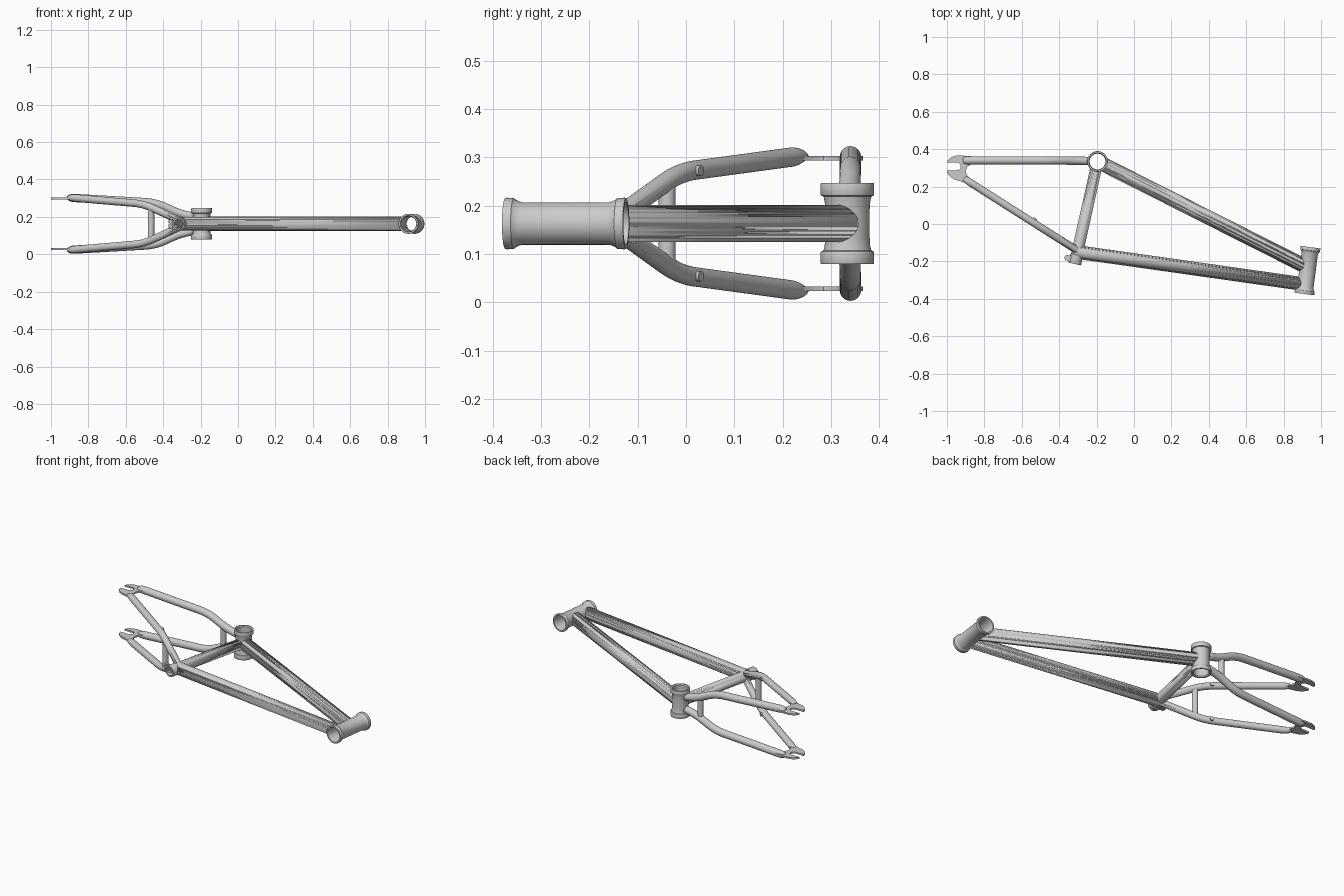
import bpy, bmesh
from math import cos, sin, pi, radians
from mathutils import Vector as V

if "Cube" in bpy.data.objects:
    bpy.data.objects.remove(bpy.data.objects["Cube"])

MID = 0.163   # height of the frame's mirror plane


def finish(name, bm, angle=35):
    bmesh.ops.recalc_face_normals(bm, faces=bm.faces)
    me = bpy.data.meshes.new(name)
    bm.to_mesh(me)
    bm.free()
    ob = bpy.data.objects.new(name, me)
    bpy.context.collection.objects.link(ob)
    bpy.ops.object.select_all(action='DESELECT')
    ob.select_set(True)
    bpy.context.view_layer.objects.active = ob
    bpy.ops.object.shade_smooth_by_angle(angle=radians(angle))
    return ob


def frame(t):
    ref = V((1, 0, 0)) if abs(t.z) > 0.9 else V((0, 0, 1))
    side = t.cross(ref).normalized()
    return side, side.cross(t).normalized()


def bridge(bm, rings, loop=False):
    for a, b in zip(rings, rings[1:] + (rings[:1] if loop else [])):
        n = len(a)
        for i in range(n):
            bm.faces.new((a[i], a[(i + 1) % n], b[(i + 1) % n], b[i]))


def tube(name, pts, radii, n=32):
    """Capped sweep; radii is one number or a (side, up) pair per point."""
    pts = [V(p) for p in pts]
    if not isinstance(radii, list):
        radii = [(radii, radii)] * len(pts)
    bm = bmesh.new()
    rings = []
    for i, p in enumerate(pts):
        t = (pts[min(i + 1, len(pts) - 1)] - pts[max(i - 1, 0)]).normalized()
        s, u = frame(t)
        a, b = radii[i]
        rings.append([bm.verts.new(p + s * a * cos(2 * pi * k / n) + u * b * sin(2 * pi * k / n))
                      for k in range(n)])
    bridge(bm, rings)
    bm.faces.new(rings[0])
    bm.faces.new(rings[-1])
    return finish(name, bm)


def lathe(name, origin, end, profile, n=48):
    """Revolve a closed (radius, distance) profile about an axis."""
    o, d = V(origin), (V(end) - V(origin)).normalized()
    s, u = frame(d)
    bm = bmesh.new()
    rings = [[bm.verts.new(o + d * h + (s * cos(2 * pi * k / n) + u * sin(2 * pi * k / n)) * r)
              for k in range(n)] for r, h in profile]
    bridge(bm, rings, True)
    return finish(name, bm)


def rounded(pts, size=0.06, steps=8):
    """Round the inner corners of a path."""
    pts = [V(p) for p in pts]
    out = [pts[0]]
    for a, b, c in zip(pts, pts[1:], pts[2:]):
        p = b + (a - b).normalized() * min(size, (a - b).length * 0.45)
        q = b + (c - b).normalized() * min(size, (c - b).length * 0.45)
        for k in range(steps + 1):
            t = k / steps
            out.append(p * (1 - t) ** 2 + b * 2 * t * (1 - t) + q * t * t)
    return out + [pts[-1]]


def stay(name, pts, r, tip):
    """Bent stay whose end narrows to a rounded tip."""
    path = rounded(pts)
    d = (path[-1] - path[-2]).normalized()
    end = path[-1]
    radii = [(r, r)] * len(path)
    for k in range(1, 8):
        a = k / 7 * pi / 2
        path.append(end + d * tip * sin(a))
        radii.append((r * (0.55 + 0.45 * cos(a)), r * (0.12 + 0.88 * cos(a))))
    return tube(name, path, radii)


def cut(ob, *cutters):
    bpy.context.view_layer.objects.active = ob
    for c in cutters:
        m = ob.modifiers.new("bore", 'BOOLEAN')
        m.operation, m.solver, m.object = 'DIFFERENCE', 'EXACT', c
        bpy.ops.object.modifier_apply(modifier=m.name)


# key points
BB = V((-0.195, 0.334, MID))
SEAT = V((-0.316, -0.21, MID))
HEAD_A, HEAD_B = V((0.944, -0.124, MID)), V((0.911, -0.374, MID))
seat_dir = (SEAT - BB).normalized()
seat_len = (SEAT - BB).length
head_dir = (HEAD_B - HEAD_A).normalized()
head_len = (HEAD_B - HEAD_A).length

# bore cutters
bb_bore = tube("bb_bore", [BB - V((0, 0, .2)), BB + V((0, 0, .2))], 0.0435, 48)
head_bore = tube("head_bore", [HEAD_A - head_dir * .1, HEAD_B + head_dir * .1], 0.0415, 48)
seat_bore = tube("seat_bore", [BB + seat_dir * .1, SEAT + seat_dir * .1], 0.0265, 48)
for c in (bb_bore, head_bore, seat_bore):
    c.hide_render = True

# bottom bracket shell with stepped ends and a waist
half = [(0.0545, 0.084), (0.0555, 0.082), (0.0555, 0.060), (0.0545, 0.058), (0.0495, 0.056), (0.047, 0.045), (0.046, 0.028)]
outer = half + [(r, -h) for r, h in reversed(half)]
lathe("bottom_bracket_shell", BB, BB + V((0, 0, 1)), outer + [(0.047, -0.084), (0.042, -0.078), (0.042, 0.078), (0.047, 0.084)])

# head tube with flared rims
rim = [(0.0525, 0), (0.0535, 0.003), (0.0525, 0.018), (0.049, 0.022), (0.044, 0.034)]
L = head_len
lathe("head_tube", HEAD_A, HEAD_B, rim + [(r, L - h) for r, h in reversed(rim)]
      + [(0.044, L), (0.040, L - 0.02), (0.040, 0.02), (0.044, 0)])

# seat tube and clamp collar
seat = lathe("seat_tube", BB, SEAT, [(0.031, 0.02), (0.031, seat_len), (0.025, seat_len), (0.025, 0.02)])
cut(seat, bb_bore)
h0 = seat_len - 0.048
lathe("seat_collar", BB, SEAT, [(0.030, h0), (0.0345, h0 + .003), (0.0345, seat_len), (0.033, seat_len + .004),
                                (0.0255, seat_len + .004), (0.0255, h0)])
for s in (1, -1):
    c = V((-0.356, -0.181, MID))
    tube("clamp_lug", [c + V((0, 0, s * .005)), c + V((0, 0, s * .021))], 0.0155)
    k = c + V((0.016, -0.003, 0))
    tube("clamp_lug_base", [k + V((0, 0, s * .005)), k + V((0, 0, s * .021))], 0.0165)
c = V((-0.356, -0.181, MID))
tube("clamp_bolt", [c - V((0, 0, .027)), c + V((0, 0, .027))], 0.009)

# main triangle
down = tube("down_tube", [BB, (0.925, -0.231, MID)], 0.0385, 48)
cut(down, bb_bore, head_bore)
top = tube("top_tube", [(-0.303, -0.15, MID), (0.92, -0.323, MID)], 0.0365, 48)
cut(top, seat_bore, head_bore)

# dropout outline: plate with an open-ended axle slot
slot = [(-0.947 + 0.021 * cos(a * pi / 8), 0.308 + 0.021 * sin(a * pi / 8)) for a in range(4, -5, -1)]
outline = [(-0.84, 0.36), (-0.92, 0.366), (-0.955, 0.365), (-0.98, 0.356), (-0.995, 0.341), (-1.0, 0.329)] + slot + [
    (-1.0, 0.287), (-0.995, 0.268), (-0.978, 0.248), (-0.955, 0.236), (-0.925, 0.228), (-0.885, 0.215),
    (-0.868, 0.235), (-0.895, 0.262), (-0.9, 0.285), (-0.89, 0.307), (-0.87, 0.319), (-0.84, 0.322)]


def z(s, off):
    return MID + s * off


# rear triangle, mirrored about the middle plane
for s, side in ((1, "upper"), (-1, "lower")):
    ch = stay("chain_stay_" + side, [(-0.2, 0.337, z(s, .032)), (-0.31, 0.338, z(s, .052)),
                                     (-0.44, 0.34, z(s, .113)), (-0.875, 0.340, z(s, .138))], 0.022, 0.04)
    cut(ch, bb_bore)
    st = stay("seat_stay_" + side, [(-0.30, -0.144, z(s, .012)), (-0.505, -0.014, z(s, .106)),
                                    (-0.865, 0.215, z(s, .137))], 0.02, 0.052)
    cut(st, seat_bore)
    # dropout plate
    bm = bmesh.new()
    f = bm.faces.new([bm.verts.new((x, y, z(s, .135) - .005)) for x, y in outline])
    r = bmesh.ops.extrude_face_region(bm, geom=[f])
    bmesh.ops.translate(bm, vec=(0, 0, .01), verts=[v for v in r['geom'] if isinstance(v, bmesh.types.BMVert)])
    finish("dropout_" + side, bm)
    # brake boss on the seat stay
    p = V((-0.542, 0.0095, z(s, .109)))
    n = V((0.537, 0.843, 0))
    tube("brake_boss_" + side, [p, p + n * .026], 0.011)

# cross bridges
tube("seat_stay_bridge", [(-0.465, -0.039, z(-1, .085)), (-0.465, -0.039, z(1, .085))], 0.0175)
tube("chain_stay_bridge", [(-0.335, 0.338, z(-1, .062)), (-0.335, 0.338, z(1, .062))], 0.0165)

for c in (bb_bore, head_bore, seat_bore):
    bpy.data.objects.remove(c)
